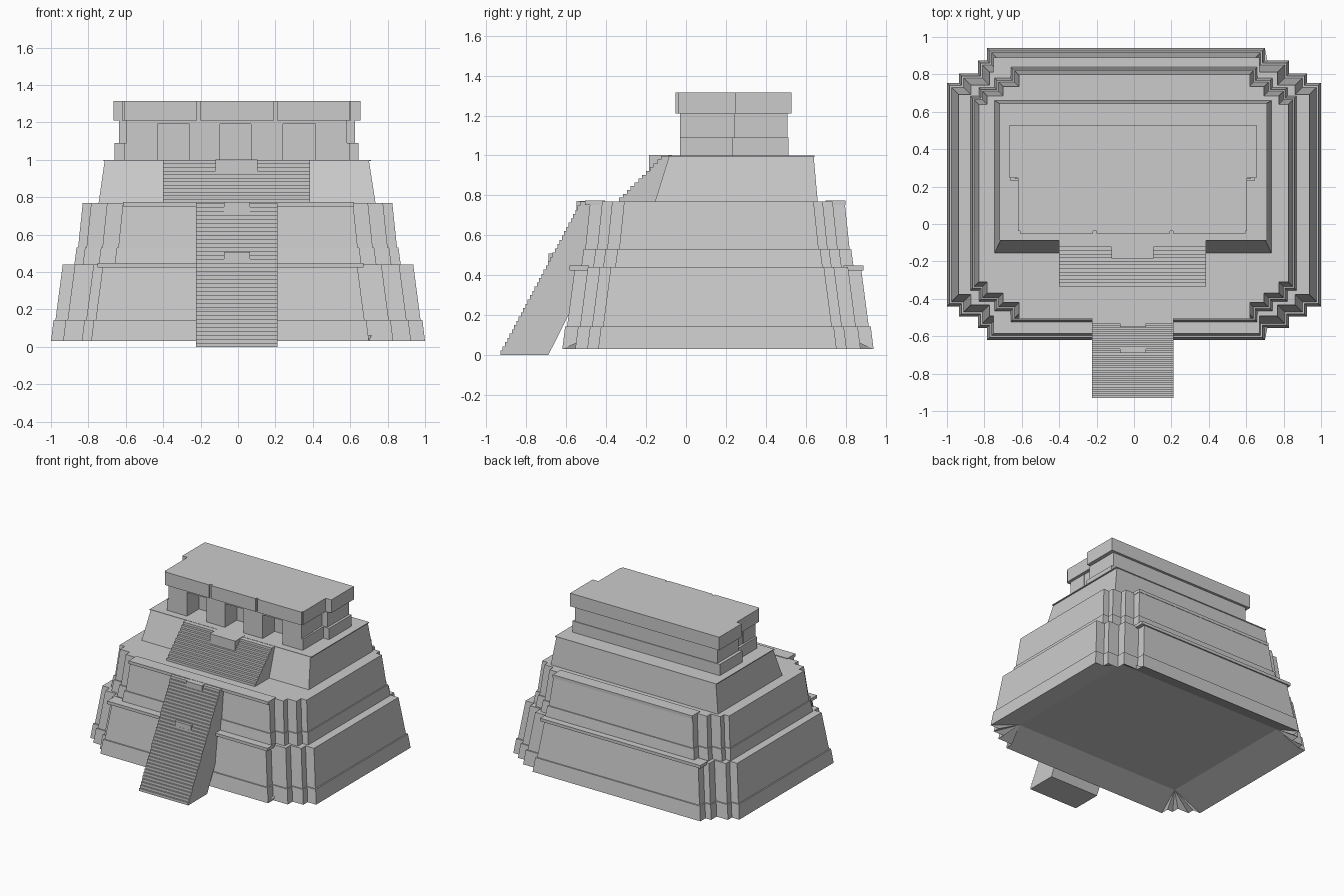
import bpy, bmesh

cube = bpy.data.objects.get("Cube")
if cube:
    bpy.data.objects.remove(cube, do_unlink=True)

STONE = (0.6, 0.6, 0.6, 1)
stone = bpy.data.materials.new("grey_stone")
stone.use_nodes = True
stone.diffuse_color = STONE
bsdf = next(n for n in stone.node_tree.nodes if n.type == 'BSDF_PRINCIPLED')
bsdf.inputs["Base Color"].default_value = STONE


def loft(name, rings):
    """Skin a stack of equal-length point rings and cap both ends."""
    bm = bmesh.new()
    loops = [[bm.verts.new(p) for p in ring] for ring in rings]
    n = len(loops[0])
    for a, b in zip(loops, loops[1:]):
        for i in range(n):
            j = (i + 1) % n
            bm.faces.new((a[i], a[j], b[j], b[i]))
    bm.faces.new(loops[0])
    bm.faces.new(loops[-1])
    bmesh.ops.remove_doubles(bm, verts=bm.verts, dist=0.0001)
    bmesh.ops.recalc_face_normals(bm, faces=bm.faces)
    mesh = bpy.data.meshes.new(name)
    bm.to_mesh(mesh)
    bm.free()
    mesh.materials.append(stone)
    obj = bpy.data.objects.new(name, mesh)
    bpy.context.collection.objects.link(obj)
    return obj


def rect(x, y, z):
    return [(x[0], y[0], z), (x[1], y[0], z), (x[1], y[1], z), (x[0], y[1], z)]


def box(name, x, y, z):
    return loft(name, [rect(x, y, z[0]), rect(x, y, z[1])])


def prism(name, profile, x):
    """Extrude a side profile of (y, z) points across x."""
    return loft(name, [[(v, y, z) for y, z in profile] for v in x])


def stepped_ring(left, right, front, back, inset, z):
    """Plan outline with three notches in every corner, listed outer to inner."""
    ring = []
    corners = ((left, back, 1, -1, 1), (right, back, -1, -1, -1),
               (right, front, -1, 1, 1), (left, front, 1, 1, -1))
    for xs, ys, sx, sy, order in corners:
        pts = [(xs[(i + 1) // 2] + sx * inset, ys[i // 2] + sy * inset, z)
               for i in range(7)]
        ring += pts[::order]
    return ring


def stairs(name, x, y, z, count, base):
    """Sawtooth flight from (y0, z0) to (y1, z1), closed by the base points."""
    run, rise = (y[1] - y[0]) / count, (z[1] - z[0]) / count
    profile = []
    for i in range(count):
        profile += [(y[0] + i * run, z[0] + i * rise),
                    (y[0] + i * run, z[0] + (i + 1) * rise)]
    return prism(name, profile + base, x)


# Lower tier with sloped hollow underside
plan = ((-1, -0.935, -0.835, -0.785), (1, 0.925, 0.83, 0.70),
        (-0.44, -0.495, -0.555, -0.62), (0.755, 0.805, 0.875, 0.94))
hollow = stepped_ring((-0.74,) * 4, (0.74,) * 4, (-0.42,) * 4, (0.74,) * 4, 0, 0.12)
loft("lower_tier", [hollow] + [stepped_ring(*plan, d, z) for d, z in (
    (0, 0.03), (0.014, 0.143), (0.024, 0.143), (0.063, 0.44))])

# Middle tier
plan = ((-0.875, -0.83, -0.745, -0.66), (0.87, 0.82, 0.74, 0.66),
        (-0.355, -0.415, -0.465, -0.525), (0.685, 0.73, 0.78, 0.84))
loft("middle_tier", [stepped_ring(*plan, d, z) for d, z in (
    (0, 0.44), (0.012, 0.53), (0.02, 0.53), (0.045, 0.77))])

# Cornice bands along the front and back of both tiers
for label, x, front, back, top in (("lower", (-0.75, 0.67), -0.585, 0.89, 0.448),
                                   ("middle", (-0.615, 0.62), -0.505, 0.80, 0.775)):
    box(label + "_front_cornice", x, (front, front + 0.1), (top - 0.024, top))
    box(label + "_back_cornice", x, (back - 0.1, back), (top - 0.024, top))

# Upper tier with thin capping slab
loft("upper_tier", [rect((-0.745, 0.735), (-0.155, 0.66), 0.77),
                    rect((-0.713, 0.70), (-0.085, 0.64), 0.995)])
box("upper_tier_cap", (-0.72, 0.71), (-0.088, 0.645), (0.993, 1.0))

# Lower staircase with two landing blocks
stairs("lower_stairs", (-0.225, 0.21), (-0.93, -0.52), (0, 0.77), 36,
       [(-0.30, 0.77), (-0.69, 0)])
box("lower_stair_block", (-0.075, 0.065), (-0.69, -0.6), (0.46, 0.508))
box("lower_stair_top_block", (-0.075, 0.065), (-0.55, -0.48), (0.72, 0.773))

# Upper staircase with landing block
stairs("upper_stairs", (-0.40, 0.385), (-0.335, -0.105), (0.77, 0.998), 12,
       [(-0.07, 0.998), (-0.07, 0.77)])
box("upper_stair_block", (-0.12, 0.105), (-0.185, -0.07), (0.918, 1.002))

# Temple rear hall, with a wider plinth
box("rear_hall", (-0.635, 0.625), (0.24, 0.51), (1.0, 1.21))
box("rear_hall_plinth", (-0.66, 0.645), (0.23, 0.515), (1.0, 1.09))

# Temple front room: piers leave three doorways
box("front_room_core", (-0.59, 0.578), (0.12, 0.25), (1.0, 1.21))
piers = ((-0.595, -0.43), (-0.26, -0.095), (0.07, 0.24), (0.415, 0.582))
for i, x in enumerate(piers):
    box(f"door_pier_{i + 1}", x, (-0.03, 0.125), (1.0, 1.2))
box("door_lintel", (-0.595, 0.582), (-0.03, 0.125), (1.19, 1.212))
for label, x in (("right", (-0.61, -0.58)), ("left", (0.57, 0.595))):
    box(label + "_front_plinth", x, (-0.03, 0.235), (1.0, 1.09))

# Roof: wide rear slab, narrower front slab and three fascia panels
box("rear_roof", (-0.665, 0.655), (0.245, 0.53), (1.21, 1.315))
box("front_roof", (-0.62, 0.605), (-0.037, 0.25), (1.21, 1.315))
for i, x in enumerate(((-0.61, -0.22), (-0.2, 0.193), (0.208, 0.597))):
    box(f"roof_fascia_{i + 1}", x, (-0.052, -0.03), (1.21, 1.315))
